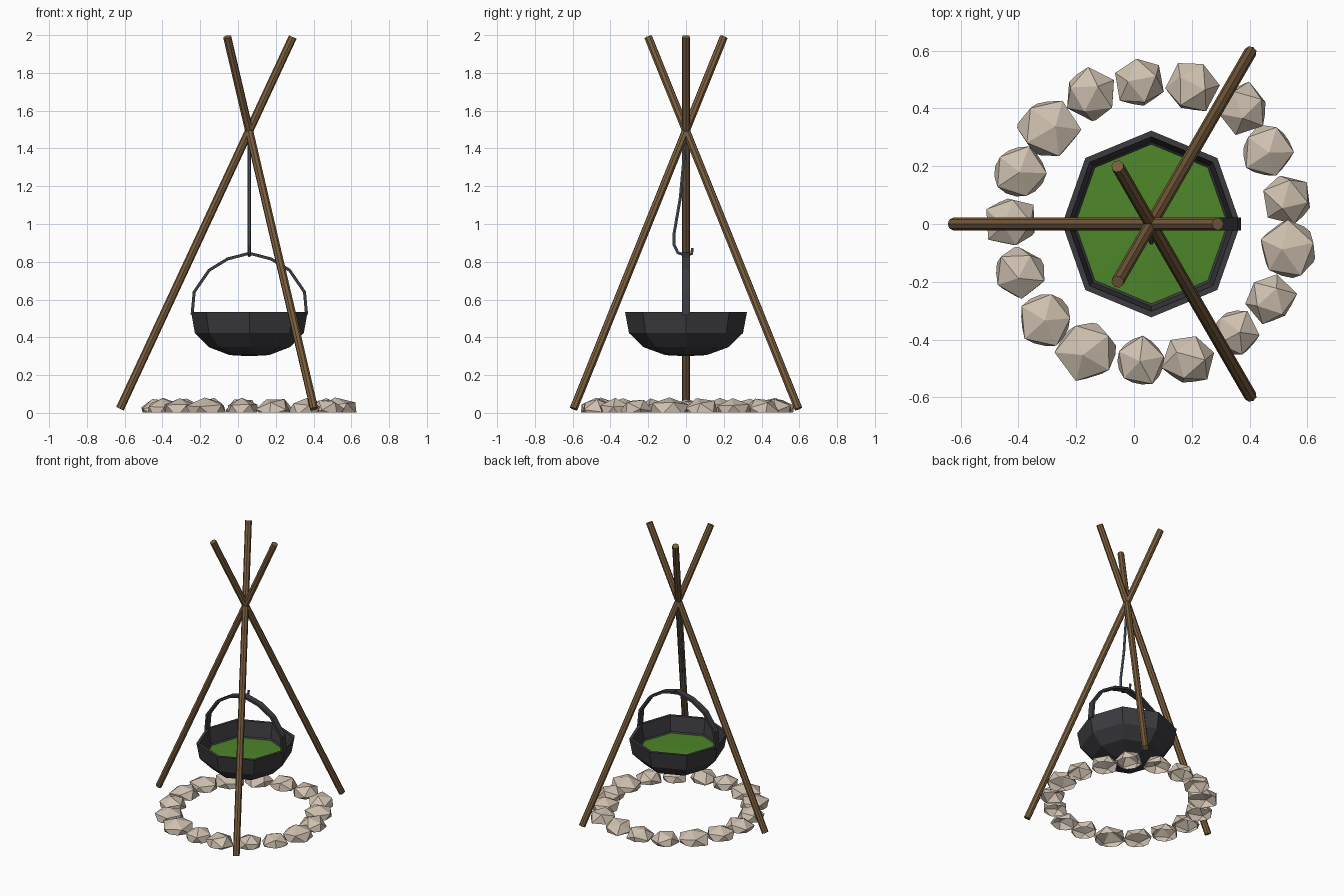
import bpy, bmesh, math, random
from mathutils import Vector, Matrix

if "Cube" in bpy.data.objects:
    bpy.data.objects.remove(bpy.data.objects["Cube"])

random.seed(4)
CX = 0.06  # axis of the tripod and pot


def mat(name, rgb):
    m = bpy.data.materials.new(name)
    m.diffuse_color = (*rgb, 1)
    m.use_nodes = True
    m.node_tree.nodes["Principled BSDF"].inputs["Base Color"].default_value = m.diffuse_color
    return m


wood = mat("brown wood", (0.20, 0.115, 0.048))
iron = mat("dark iron", (0.045, 0.044, 0.050))
steel = mat("grey steel", (0.10, 0.125, 0.155))
stone = mat("pale stone", (0.62, 0.53, 0.43))
green = mat("green soup", (0.075, 0.24, 0.022))


def finish(bm, name, material):
    me = bpy.data.meshes.new(name)
    bmesh.ops.recalc_face_normals(bm, faces=bm.faces)
    bm.to_mesh(me)
    bm.free()
    me.materials.append(material)
    ob = bpy.data.objects.new(name, me)
    bpy.context.collection.objects.link(ob)
    return ob


def pole(name, a, b, r=0.022):
    a, b = Vector(a), Vector(b)
    d = b - a
    bm = bmesh.new()
    rot = d.to_track_quat('Z', 'Y').to_matrix().to_4x4()
    bmesh.ops.create_cone(bm, cap_ends=True, segments=8, radius1=r, radius2=r,
                          depth=d.length, matrix=Matrix.Translation((a + b) / 2) @ rot)
    return finish(bm, name, wood)


def sweep(name, path, section, material):
    """Sweep a section (side, normal) along a path lying in a vertical plane."""
    pts = [Vector(p) for p in path]
    span = max(pts, key=lambda p: p.x).x - min(pts, key=lambda p: p.x).x
    side = Vector((0, 1, 0)) if span > 0.01 else Vector((1, 0, 0))
    bm = bmesh.new()
    rings = []
    for i, p in enumerate(pts):
        t = (pts[min(i + 1, len(pts) - 1)] - pts[max(i - 1, 0)]).normalized()
        n = t.cross(side)
        rings.append([bm.verts.new(p + side * u + n * v) for u, v in section])
    k = len(section)
    for a, b in zip(rings, rings[1:]):
        for j in range(k):
            bm.faces.new((a[j], a[(j + 1) % k], b[(j + 1) % k], b[j]))
    bm.faces.new(rings[0])
    bm.faces.new(rings[-1])
    return finish(bm, name, material)


def octagon_lathe(name, profile, material):
    """Eight-sided revolve, slightly squeezed at the two handle corners."""
    bm = bmesh.new()
    rings = []
    for r, z in profile:
        if r == 0:
            rings.append([bm.verts.new((CX, 0, z))] * 8)
            continue
        ring = []
        for i in range(8):
            a = i * math.pi / 4
            q = r * (0.955 if i % 4 == 0 else 1)
            ring.append(bm.verts.new((CX + q * math.cos(a), q * math.sin(a), z)))
        rings.append(ring)
    for a, b in zip(rings, rings[1:]):
        for i in range(8):
            j = (i + 1) % 8
            bm.faces.new(list(dict.fromkeys((a[i], a[j], b[j], b[i]))))
    return finish(bm, name, material)


# Tripod
pole("left_pole", (-0.625, 0, 0.022), (0.29, 0, 1.99))
for s, n in ((-1, "front"), (1, "back")):
    pole(n + "_pole", (0.403, s * 0.595, 0.022), (-0.057, -s * 0.2, 1.99))

# Pot with thick wall, and soup
octagon_lathe("pot", [(0, 0.30), (0.11, 0.306), (0.225, 0.348), (0.302, 0.423),
                      (0.323, 0.535), (0.302, 0.535), (0.285, 0.43),
                      (0.21, 0.365), (0.10, 0.325), (0, 0.32)], iron)
octagon_lathe("soup", [(0.283, 0.422), (0, 0.432)], green)

# Pot handle: flat band bent in an arc
arc = [(-0.303, 0.52), (-0.292, 0.64), (-0.213, 0.755), (-0.115, 0.815), (0, 0.845)]
arc += [(-x, z) for x, z in arc[-2::-1]]
sweep("pot_handle", [(CX + x, 0, z) for x, z in arc],
      [(-0.022, -0.008), (0.022, -0.008), (0.022, 0.008), (-0.022, 0.008)], iron)

# Hanging hook
hook = [(0, 1.47), (-0.03, 1.14), (-0.063, 0.95), (-0.063, 0.89), (-0.043, 0.848),
        (0, 0.834), (0.03, 0.843), (0.034, 0.872)]
sweep("hook", [(CX, y, z) for y, z in hook],
      [(0.009 * math.cos(i * math.pi / 3), 0.009 * math.sin(i * math.pi / 3))
       for i in range(6)], steel)

# Ring of stones: faceted lumps cut off at the ground
stones = [(.02, .49, .093), (.20, .475, .093), (.375, .40, .09), (.463, .253, .098),
          (.53, .083, .093), (.535, -.09, .108), (.47, -.26, .09), (.352, -.378, .09),
          (.19, -.47, .093), (.02, -.475, .093), (-.165, -.437, .11),
          (-.305, -.333, .10), (-.397, -.17, .095), (-.425, .007, .095),
          (-.397, .18, .10), (-.295, .333, .11), (-.15, .45, .095)]
for i, (x, y, r) in enumerate(stones):
    bm = bmesh.new()
    bmesh.ops.create_icosphere(bm, subdivisions=1, radius=1)
    spin = (Matrix.Rotation(random.uniform(0, 6.28), 4, 'Z')
            @ Matrix.Rotation(random.uniform(-0.6, 0.6), 4, 'X'))
    for v in bm.verts:
        p = spin @ v.co * random.uniform(0.95, 1.08)
        v.co = (x + p.x * r, y + p.y * r, 0.012 + p.z * 0.068)
    bmesh.ops.bisect_plane(bm, geom=bm.verts[:] + bm.edges[:] + bm.faces[:],
                           plane_co=(0, 0, 0.002), plane_no=(0, 0, 1), clear_inner=True)
    finish(bm, f"stone_{i + 1}", stone)
